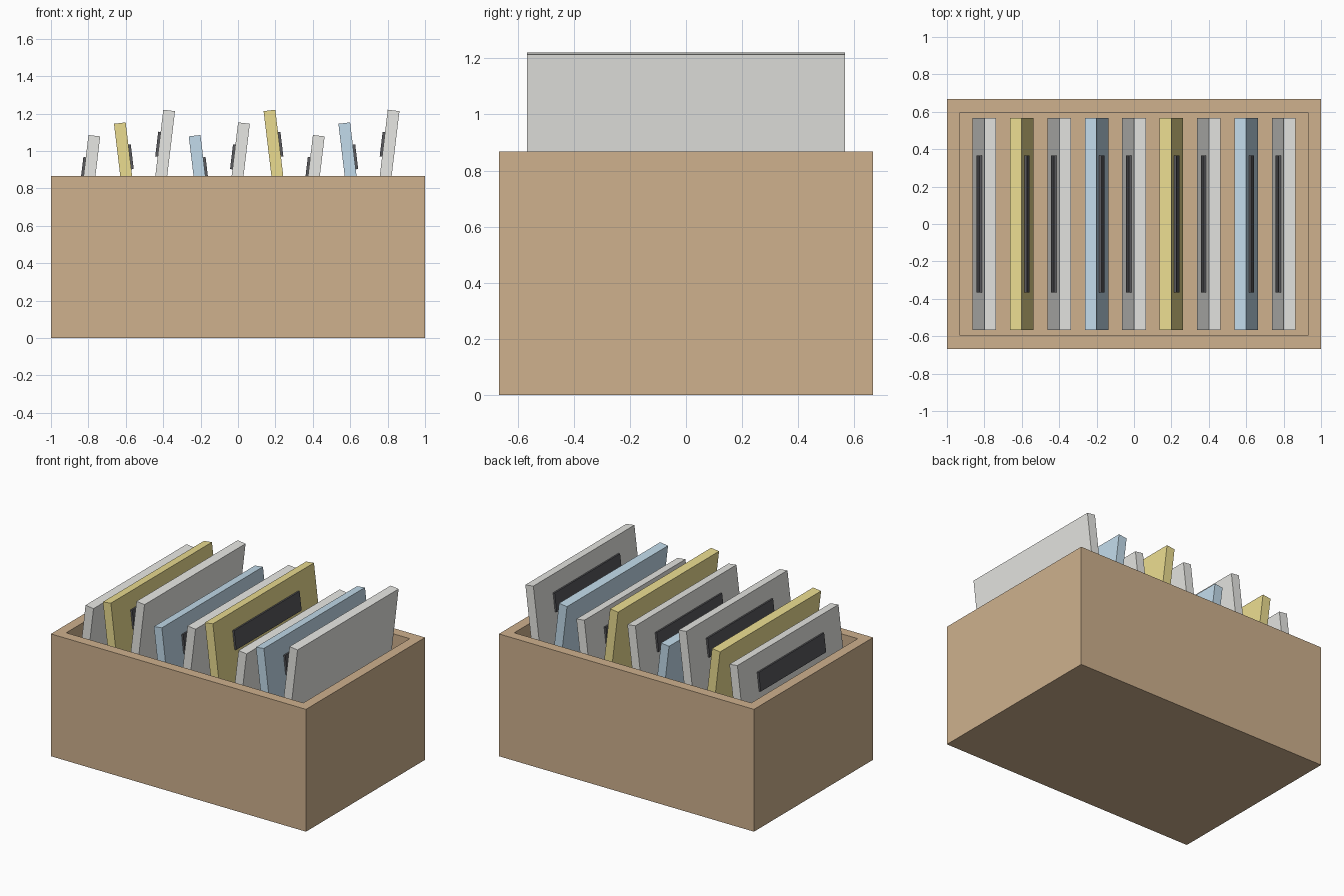
import bpy, bmesh
from mathutils import Matrix, Vector

if "Cube" in bpy.data.objects:
    bpy.data.objects.remove(bpy.data.objects["Cube"])


def material(name, rgb):
    m = bpy.data.materials.new(name)
    m.diffuse_color = (*rgb, 1)
    m.use_nodes = True
    m.node_tree.nodes["Principled BSDF"].inputs["Base Color"].default_value = m.diffuse_color
    return m


def block(name, size, center, mat, frame=Matrix()):
    """Box of given size, centred inside a local frame."""
    bm = bmesh.new()
    bmesh.ops.create_cube(bm, size=1, matrix=Matrix.Translation(center) @ Matrix.Diagonal((*size, 1)))
    mesh = bpy.data.meshes.new(name)
    bm.to_mesh(mesh)
    bm.free()
    mesh.materials.append(mat)
    ob = bpy.data.objects.new(name, mesh)
    ob.matrix_world = frame
    bpy.context.collection.objects.link(ob)
    return ob


wood = material("wood", (0.62, 0.44, 0.27))
pale = material("pale_card", (0.8, 0.8, 0.77))
yellow = material("yellow_card", (0.83, 0.72, 0.28))
blue = material("blue_card", (0.54, 0.71, 0.83))
black = material("label", (0.10, 0.10, 0.11))

# Open crate: inset the top of a block and push it down to form the cavity
W, D, H, WALL, FLOOR = 2.0, 1.334, 0.867, 0.1, 0.1
crate = block("crate", (W, D, H), (0, 0, H / 2), wood)
bm = bmesh.new()
bm.from_mesh(crate.data)
bm.normal_update()
top = max(bm.faces, key=lambda f: f.calc_center_median().z)
bmesh.ops.inset_region(bm, faces=[top], thickness=WALL)
hole = bmesh.ops.extrude_face_region(bm, geom=[top])
bmesh.ops.translate(bm, vec=Vector((0, 0, FLOOR - H)),
                    verts=[g for g in hole["geom"] if isinstance(g, bmesh.types.BMVert)])
if top.is_valid:
    bmesh.ops.delete(bm, geom=[top], context='FACES_ONLY')
bmesh.ops.recalc_face_normals(bm, faces=bm.faces)
bm.to_mesh(crate.data)
bm.free()

# Nine filed cards leaning alternately, stepped in height, each with a label
T, LEN, TILT, PROUD = 0.063, 0.533, 0.12, 0.013
for i in range(9):
    side = 1 if i % 2 == 0 else -1            # +1 leans right, label on left
    mat = pale if side > 0 else (yellow if i % 4 == 1 else blue)
    frame = (Matrix.Translation((-0.8 + 0.2 * i, 0, 0.817 + 0.0675 * (i % 3)))
             @ Matrix.Rotation(side * TILT, 4, 'Y'))
    block(f"card_{i + 1}", (T, 1.132, LEN), (0, 0, 0), mat, frame)
    block(f"card_label_{i + 1}", (2 * PROUD, 0.733, 0.133), (-side * T / 2, 0, 0.08), black, frame)
